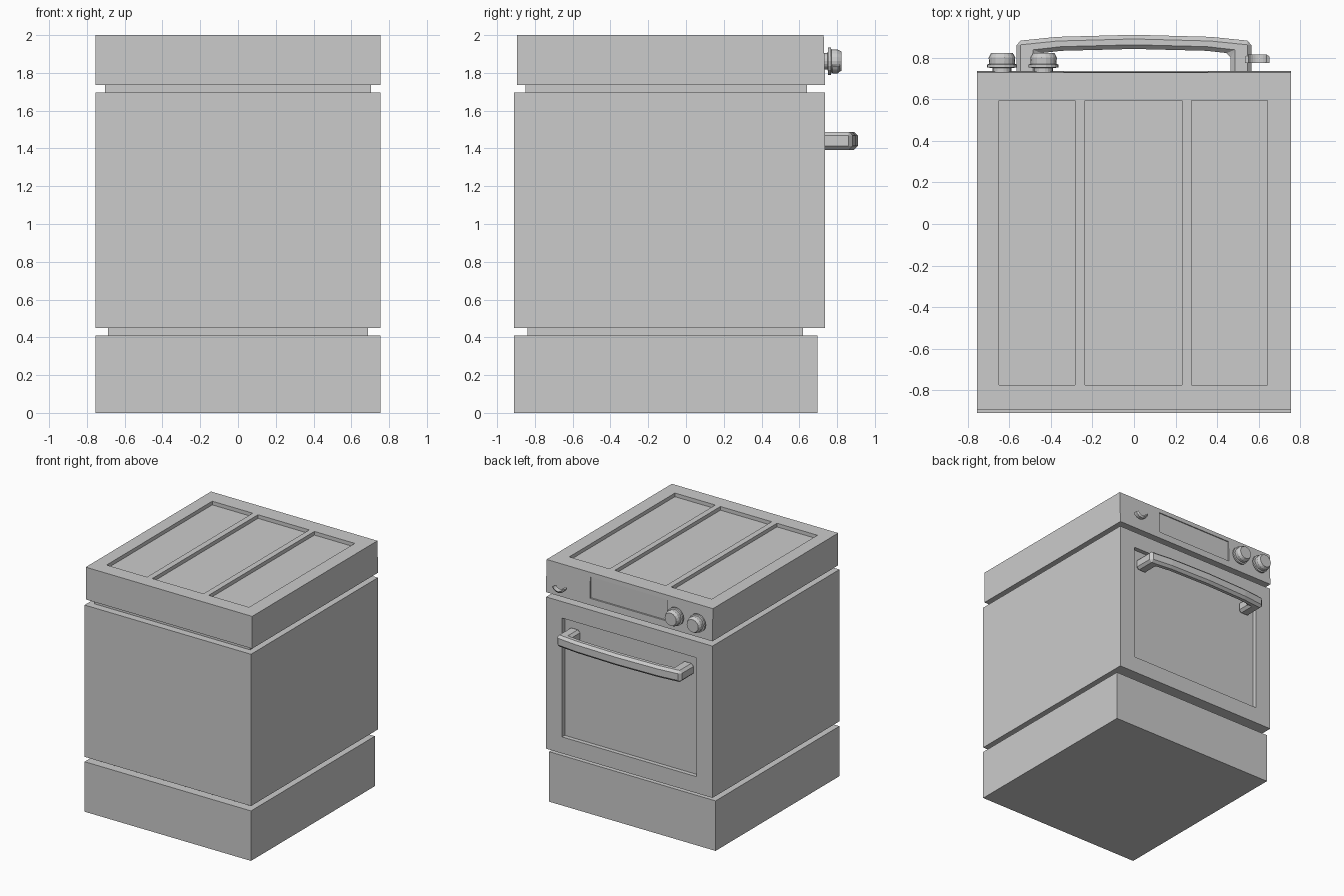
import bpy, bmesh, math

if "Cube" in bpy.data.objects:
    bpy.data.objects.remove(bpy.data.objects["Cube"])


def make_object(name, bm):
    bmesh.ops.recalc_face_normals(bm, faces=bm.faces)
    mesh = bpy.data.meshes.new(name)
    bm.to_mesh(mesh)
    bm.free()
    obj = bpy.data.objects.new(name, mesh)
    bpy.context.collection.objects.link(obj)
    return obj


def apply_modifier(obj, mod):
    bpy.context.view_layer.objects.active = obj
    bpy.ops.object.modifier_apply(modifier=mod.name)


def box(name, x0, x1, y0, y1, z0, z1):
    bm = bmesh.new()
    bmesh.ops.create_cube(bm, size=1)
    for v in bm.verts:
        v.co.x = x1 if v.co.x > 0 else x0
        v.co.y = y1 if v.co.y > 0 else y0
        v.co.z = z1 if v.co.z > 0 else z0
    return make_object(name, bm)


def recess(obj, *bounds):
    cutter = box("recess_cutter", *bounds)
    cutter.hide_render = True
    mod = obj.modifiers.new("recess", "BOOLEAN")
    mod.operation = "DIFFERENCE"
    mod.solver = "EXACT"
    mod.object = cutter
    apply_modifier(obj, mod)
    bpy.data.objects.remove(cutter)


def lathe_y(name, profile, x, z, start=0.0, sweep=math.tau, steps=18):
    # profile holds (radius, y) pairs turned about an axis along y
    bm = bmesh.new()
    closed = sweep >= math.tau
    count = steps if closed else steps + 1
    rings = []
    for i in range(count):
        a = start + sweep * i / steps
        rings.append([bm.verts.new((x + r * math.cos(a), y, z + r * math.sin(a)))
                      for r, y in profile])
    n = len(profile)
    for i in range(steps):
        a, b = rings[i], rings[(i + 1) % count]
        for j in range(n - 1 if closed else n):
            k = (j + 1) % n
            bm.faces.new((a[j], a[k], b[k], b[j]))
    if closed:
        bm.faces.new([r[0] for r in rings])
        bm.faces.new([r[-1] for r in rings])
    else:
        bm.faces.new(rings[0])
        bm.faces.new(rings[-1])
    return make_object(name, bm)


W = 0.755

# Stacked body: plinth, oven housing and the narrow gaps between them
box("plinth", -W, W, -0.91, 0.695, 0, 0.41)
box("lower_gap", -0.688, 0.688, -0.84, 0.62, 0.41, 0.45)
housing = box("oven_housing", -W, W, -0.91, 0.735, 0.45, 1.695)
recess(housing, -0.61, 0.61, 0.70, 0.80, 0.585, 1.56)
box("upper_gap", -0.705, 0.705, -0.85, 0.64, 1.695, 1.735)

# Hob with three sunken trays, and its rear plate
hob = box("hob", -W, W, -0.857, 0.712, 1.735, 2.0)
for x0, x1 in ((-0.65, -0.283), (-0.235, 0.23), (0.277, 0.643)):
    recess(hob, x0, x1, -0.775, 0.595, 1.97, 2.1)
box("hob_back_plate", -W, W, -0.895, -0.857, 1.735, 2.0)

# Control panel, leaning back slightly, with a shallow display recess
panel = box("control_panel", -W, W, 0.712, 0.737, 1.735, 2.0)
for v in panel.data.vertices:
    if v.co.y > 0.72 and v.co.z > 1.9:
        v.co.y -= 0.008
recess(panel, -0.34, 0.357, 0.722, 0.80, 1.79, 1.965)

# Two control knobs and a partial ring on the opposite side
knob = [(0.045, 0.725), (0.045, 0.75), (0.073, 0.753), (0.073, 0.767),
        (0.062, 0.77), (0.064, 0.80), (0.052, 0.823)]
for i, x in enumerate((-0.635, -0.435)):
    lathe_y(f"knob_{i + 1}", knob, x, 1.862)
lathe_y("partial_ring", [(0.045, 0.775), (0.063, 0.775), (0.063, 0.805), (0.048, 0.815)],
        0.595, 1.86, math.radians(195), math.radians(140), 9)

# Door handle: bowed bar with two posts, extruded upwards and chamfered
half = [(0.0, 0.91), (0.37, 0.90), (0.565, 0.88), (0.565, 0.69),
        (0.465, 0.69), (0.465, 0.82), (0.35, 0.833), (0.0, 0.842)]
outline = half + [(-x, y) for x, y in reversed(half[1:-1])]
bm = bmesh.new()
face = bm.faces.new([bm.verts.new((x, y, 1.393)) for x, y in outline])
ext = bmesh.ops.extrude_face_region(bm, geom=[face])
for v in ext["geom"]:
    if isinstance(v, bmesh.types.BMVert):
        v.co.z = 1.488
handle = make_object("door_handle", bm)
bevel = handle.modifiers.new("chamfer", "BEVEL")
bevel.width = 0.02
bevel.segments = 1
bevel.limit_method = "ANGLE"
bevel.angle_limit = math.radians(60)
apply_modifier(handle, bevel)
